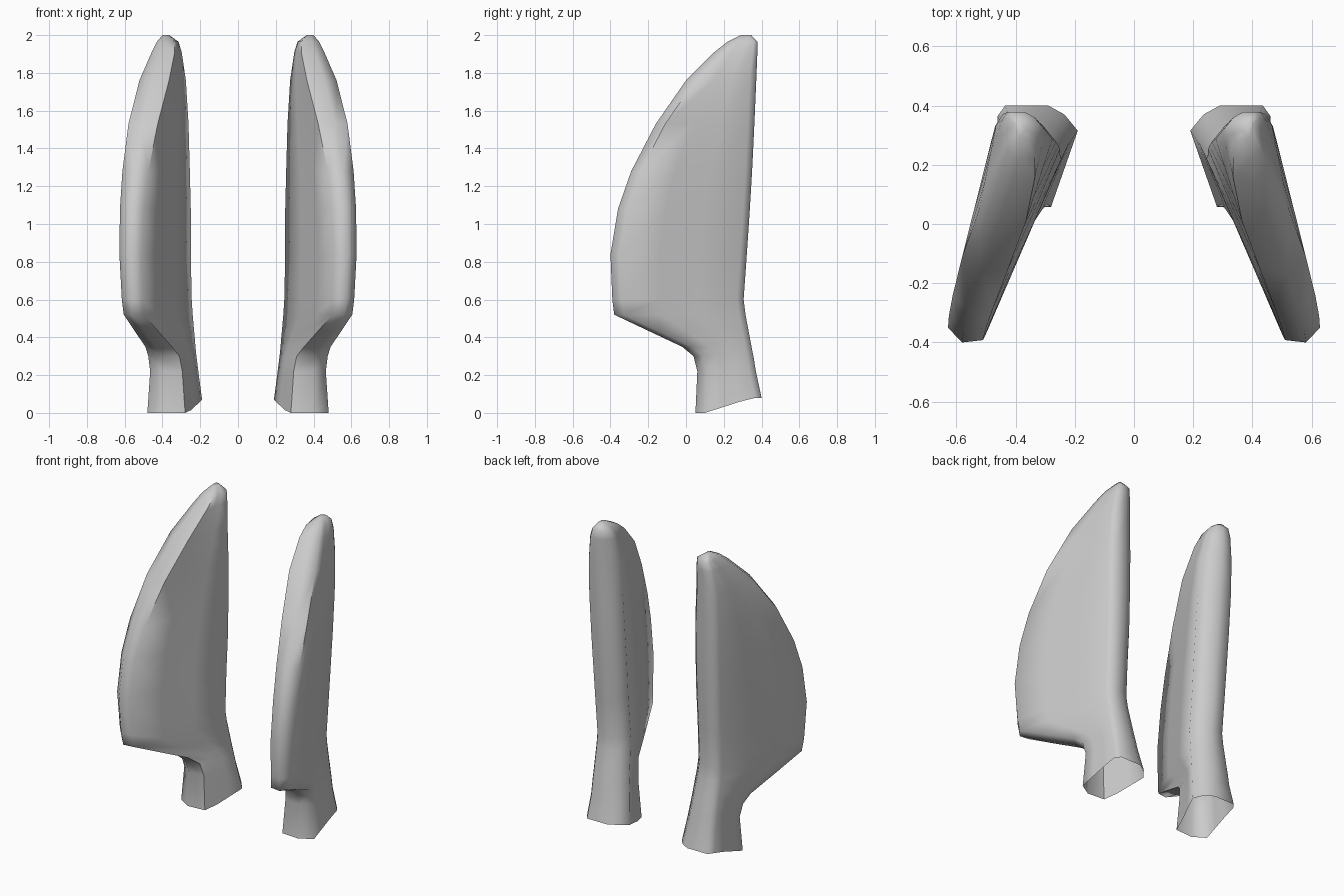
import bpy, bmesh, math

# Blade stations: z, front y, back y, front inner x, front outer x, back inner x, back outer x
STATIONS = [
    (0.00, 0.05, 0.40, 0.28, 0.48, 0.19, 0.46),
    (0.22, 0.06, 0.37, 0.295, 0.465, 0.21, 0.45),
    (0.30, 0.04, 0.357, 0.31, 0.475, 0.22, 0.45),
    (0.35, -0.02, 0.347, 0.35, 0.49, 0.225, 0.45),
    (0.43, -0.19, 0.332, 0.42, 0.545, 0.232, 0.45),
    (0.52, -0.38, 0.315, 0.50, 0.605, 0.24, 0.45),
    (0.60, -0.39, 0.305, 0.505, 0.615, 0.245, 0.45),
    (0.84, -0.40, 0.322, 0.51, 0.628, 0.25, 0.455),
    (1.08, -0.36, 0.338, 0.50, 0.625, 0.25, 0.46),
    (1.28, -0.29, 0.35, 0.475, 0.612, 0.255, 0.465),
    (1.53, -0.16, 0.362, 0.425, 0.58, 0.262, 0.47),
    (1.76, 0.00, 0.372, 0.365, 0.522, 0.276, 0.465),
    (1.91, 0.15, 0.378, 0.335, 0.457, 0.298, 0.445),
    (1.965, 0.22, 0.378, 0.335, 0.43, 0.315, 0.425),
    (2.00, 0.29, 0.345, 0.365, 0.40, 0.365, 0.40),
]


def section(z, fy, by, fxi, fxo, bxi, bxo):
    """Rounded, elongated cross-section running front to back."""
    s = min(1.0, (by - fy) / 0.31)
    w = min(1.0, (bxo - bxi) / 0.2)
    fi, fo = (fxi, fy + 0.008 * s), (fxo, fy + 0.05 * s)
    bo, bi = (bxo, by - 0.035 * s), (bxi, by - 0.085 * s)

    def mix(a, b, t):
        return (a[0] + (b[0] - a[0]) * t, a[1] + (b[1] - a[1]) * t)

    pts = [fi, (fxi + 0.6 * (fxo - fxi), fy), fo,
           mix(fo, bo, 0.33), mix(fo, bo, 0.67), bo,
           (bxo - 0.025 * w, by), (bxi + 0.1 * w, by),
           (bxi + 0.045 * w, by - 0.03 * s), bi,
           mix(bi, fi, 0.33), mix(bi, fi, 0.67)]
    # The open foot is cut at a slant towards the back
    return [(x, y, max(0, min(1, (y - 0.1) / 0.25)) * 0.08 if z == 0 else z)
            for x, y in pts]


def make_blade(name, side):
    bm = bmesh.new()
    rings = [[bm.verts.new((side * x, y, z)) for x, y, z in section(*st)]
             for st in STATIONS]
    n = len(rings[0])
    for a, b in zip(rings, rings[1:]):
        for i in range(n):
            j = (i + 1) % n
            bm.faces.new((a[i], a[j], b[j], b[i]))
    bm.faces.new(rings[-1])
    bmesh.ops.recalc_face_normals(bm, faces=bm.faces[:])
    mesh = bpy.data.meshes.new(name)
    bm.to_mesh(mesh)
    bm.free()
    obj = bpy.data.objects.new(name, mesh)
    bpy.context.collection.objects.link(obj)
    bpy.ops.object.select_all(action='DESELECT')
    obj.select_set(True)
    bpy.context.view_layer.objects.active = obj
    bpy.ops.object.shade_smooth_by_angle(angle=math.radians(65))


# Mirrored pair of swept blades
make_blade("right_blade", 1)
make_blade("left_blade", -1)
